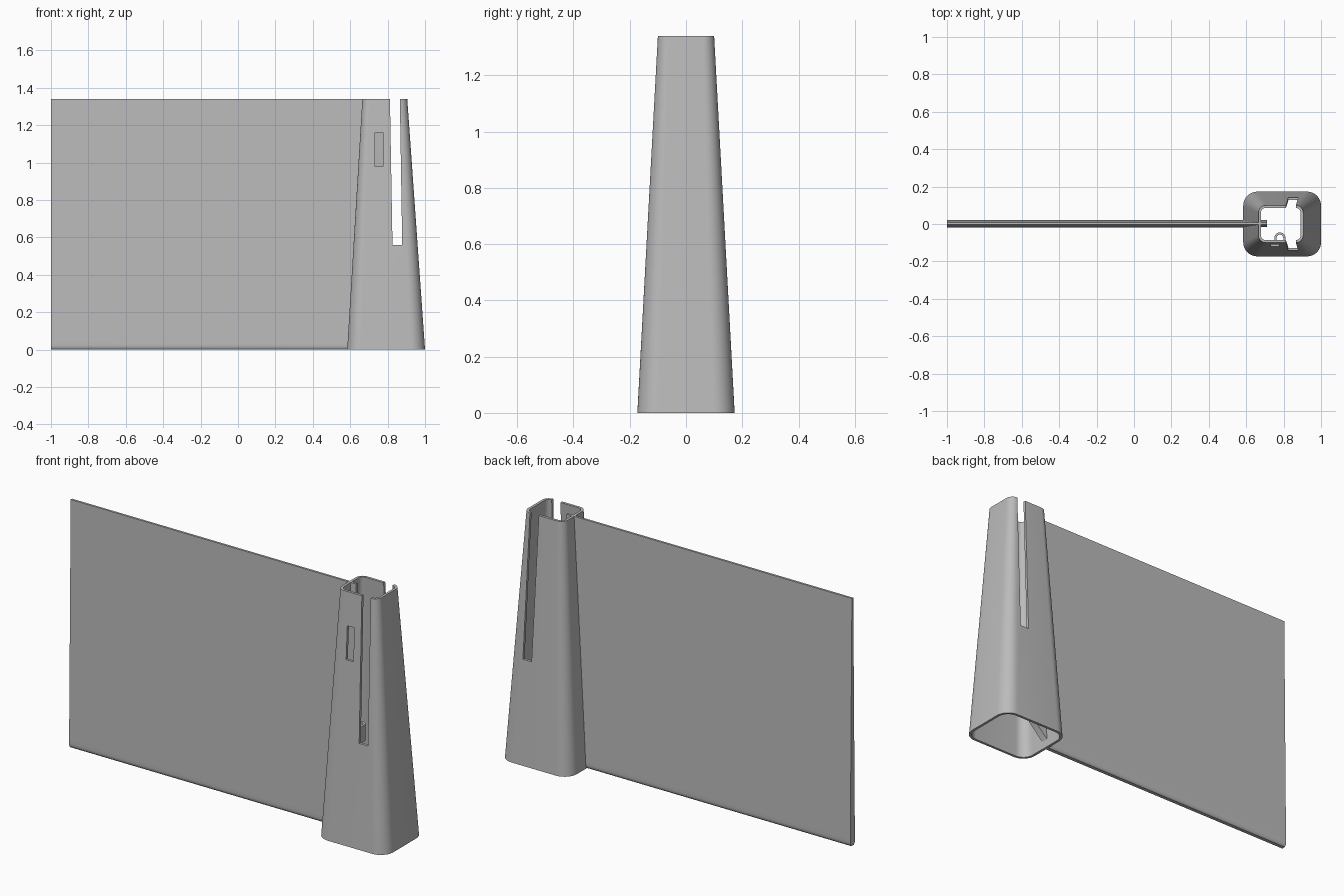
import bpy
import bmesh
from math import cos, sin, pi, radians

cube = bpy.data.objects.get("Cube")
if cube:
    bpy.data.objects.remove(cube, do_unlink=True)

HEIGHT = 1.34
WALL = 0.014

grey = bpy.data.materials.new("plain grey")
grey.use_nodes = True
colour = (0.5, 0.5, 0.5, 1)
grey.diffuse_color = colour
grey.node_tree.nodes["Principled BSDF"].inputs["Base Color"].default_value = colour


def loft(name, rings, closed=False):
    """Join rings of points with quads; cap the ends or close into a loop."""
    bm = bmesh.new()
    loops = [[bm.verts.new(p) for p in ring] for ring in rings]
    pairs = list(zip(loops, loops[1:]))
    if closed:
        pairs.append((loops[-1], loops[0]))
    else:
        bm.faces.new(loops[0])
        bm.faces.new(loops[-1])
    for a, b in pairs:
        for i in range(len(a)):
            j = (i + 1) % len(a)
            bm.faces.new((a[i], a[j], b[j], b[i]))
    bmesh.ops.recalc_face_normals(bm, faces=bm.faces)
    mesh = bpy.data.meshes.new(name)
    bm.to_mesh(mesh)
    bm.free()
    mesh.materials.append(grey)
    obj = bpy.data.objects.new(name, mesh)
    bpy.context.collection.objects.link(obj)
    return obj


def rounded(cx, hx, hy, r, z, steps=10):
    """Rounded rectangle ring centred on (cx, 0)."""
    ring = []
    for q, (sx, sy) in enumerate(((1, 1), (-1, 1), (-1, -1), (1, -1))):
        for k in range(steps + 1):
            a = (q + k / steps) * pi / 2
            ring.append((cx + sx * (hx - r) + r * cos(a),
                         sy * (hy - r) + r * sin(a), z))
    return ring


def box_ring(x0, x1, y0, y1, z):
    return [(x0, y0, z), (x1, y0, z), (x1, y1, z), (x0, y1, z)]


def select_only(obj):
    bpy.ops.object.select_all(action="DESELECT")
    obj.select_set(True)
    bpy.context.view_layer.objects.active = obj


def smooth(obj):
    select_only(obj)
    bpy.ops.object.shade_smooth_by_angle(angle=radians(30))


def cut(obj, cutter):
    cutter.hide_render = True
    mod = obj.modifiers.new("cut", "BOOLEAN")
    mod.operation = "DIFFERENCE"
    mod.solver = "EXACT"
    mod.object = cutter
    select_only(obj)
    bpy.ops.object.modifier_apply(modifier=mod.name)
    bpy.data.objects.remove(cutter, do_unlink=True)


# Hollow tapered tower, open at both ends
base = (0.792, 0.208, 0.173, 0.075)
top = (0.785, 0.12, 0.10, 0.04)


def shrink(s):
    return s[0], s[1] - WALL, s[2] - WALL, s[3] - WALL


tower = loft("tower", [rounded(*base, 0), rounded(*top, HEIGHT),
                       rounded(*shrink(top), HEIGHT), rounded(*shrink(base), 0)],
             closed=True)

# Leaning slot through front and back walls, open at the top
cut(tower, loft("slot_cutter", [box_ring(0.826, 0.878, -0.3, 0.3, 0.56),
                                box_ring(0.812, 0.865, -0.3, 0.3, HEIGHT + 0.02)]))
# Small window in the front wall
cut(tower, loft("window_cutter", [box_ring(0.732, 0.775, -0.3, 0, 0.98),
                                  box_ring(0.732, 0.775, -0.3, 0, 1.16)]))
smooth(tower)

# Thin panel, rounded below, its end tongue rising inside the tower
sections = [(0, 0.01, 0.592), (0.005, 0.015, 0.593), (0.012, 0.019, 0.594),
            (0.022, 0.02, 0.595), (0.04, 0.02, 0.60), (0.15, 0.0185, 0.71),
            (HEIGHT, 0.006, 0.71)]
panel = loft("panel", [box_ring(-1, end, 0.002 - h, 0.002 + h, z)
                       for z, h, end in sections])
smooth(panel)

# Small arched loop on the inside of the front wall
def arch(z):
    outer, inner = [], []
    for ring, r in ((outer, 0.03), (inner, 0.018)):
        ring.append((0.78 + r, -0.132, z))
        for k in range(13):
            a = k * pi / 12
            ring.append((0.78 + r * cos(a), -0.075 + r * sin(a), z))
        ring.append((0.78 - r, -0.132, z))
    return outer + inner[::-1]


smooth(loft("inner_loop", [arch(0.54), arch(0.63)]))
